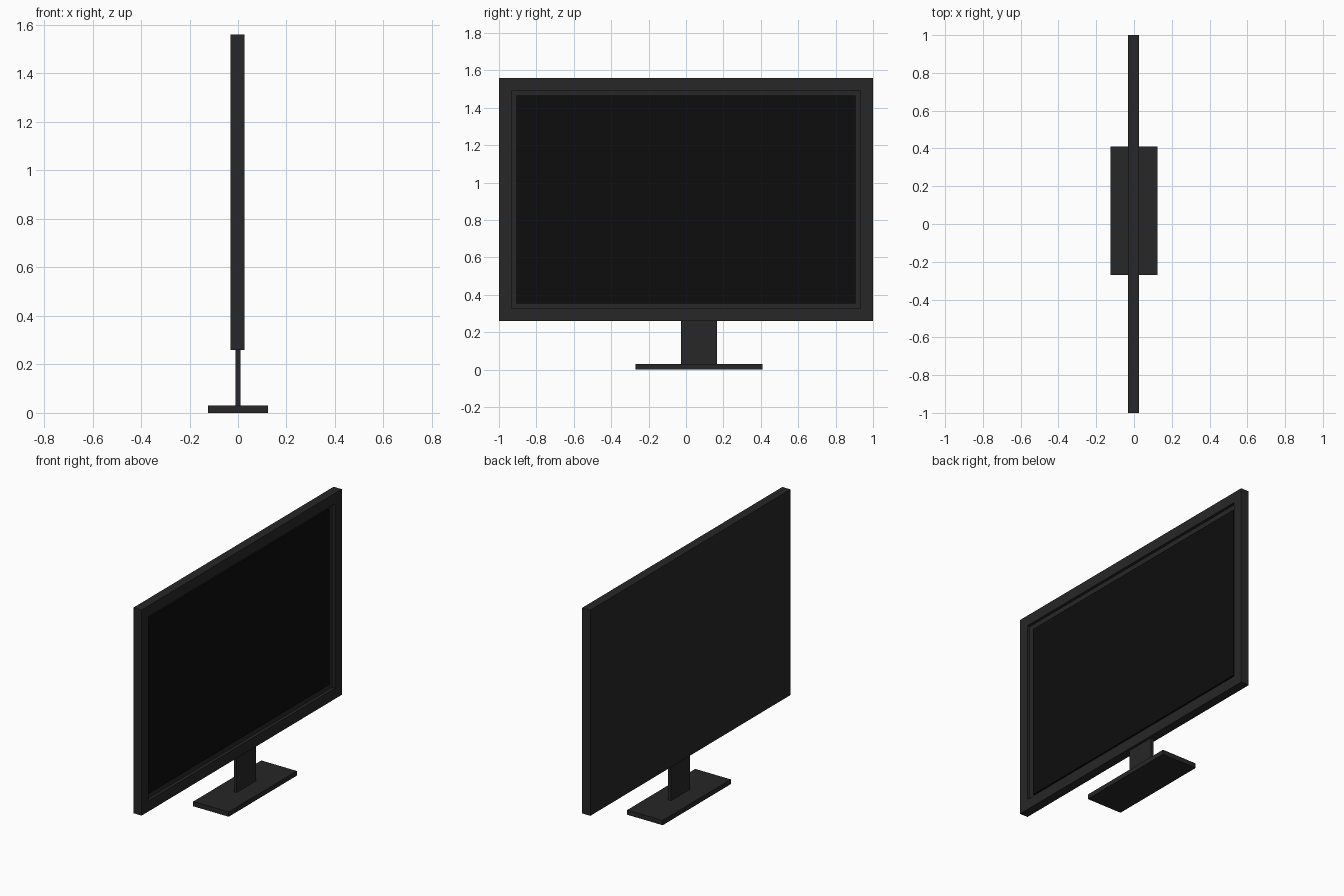
import bpy, bmesh
from mathutils import Matrix, Vector

if "Cube" in bpy.data.objects:
    bpy.data.objects.remove(bpy.data.objects["Cube"])


def material(name, value):
    mat = bpy.data.materials.new(name)
    mat.diffuse_color = (value, value, value, 1)
    mat.use_nodes = True
    mat.node_tree.nodes["Principled BSDF"].inputs["Base Color"].default_value = mat.diffuse_color
    return mat


def box(name, lo, hi, mat):
    """Box between two opposite corners."""
    lo, hi = Vector(lo), Vector(hi)
    bm = bmesh.new()
    bmesh.ops.create_cube(bm, size=1, matrix=Matrix.Translation((lo + hi) / 2)
                          @ Matrix.Diagonal((*(hi - lo), 1)))
    mesh = bpy.data.meshes.new(name)
    bm.to_mesh(mesh)
    bm.free()
    mesh.materials.append(mat)
    obj = bpy.data.objects.new(name, mesh)
    bpy.context.collection.objects.link(obj)
    return obj


plastic = material("dark_plastic", 0.02)
glass = material("black_glass", 0.004)

BORDER, RECESS = 0.095, 0.02
BACK, FRONT, BOTTOM, TOP = -0.031, 0.026, 0.26, 1.56

# Housing: the +x face is inset for the bezel and pushed back for the recess
housing = box("housing", (BACK, -1, BOTTOM), (FRONT, 1, TOP), plastic)
bm = bmesh.new()
bm.from_mesh(housing.data)
face = max(bm.faces, key=lambda f: f.calc_center_median().x)
bmesh.ops.inset_region(bm, faces=[face], thickness=BORDER)
bmesh.ops.inset_region(bm, faces=[face], thickness=0, depth=-RECESS)
bmesh.ops.translate(bm, verts=face.verts,
                    vec=(FRONT - RECESS - face.calc_center_median().x, 0, 0))
bmesh.ops.delete(bm, geom=[face], context='FACES_ONLY')
bm.to_mesh(housing.data)
bm.free()

# Screen closing the bottom of the recess
box("screen", (FRONT - RECESS - 0.01, -1 + BORDER, BOTTOM + BORDER),
    (FRONT - RECESS, 1 - BORDER, TOP - BORDER), glass)

# Stand, set slightly off centre
box("stand_neck", (-0.01, -0.028, 0), (0.01, 0.165, BOTTOM), plastic)
box("stand_base", (-0.124, -0.27, 0), (0.124, 0.41, 0.03), plastic)
